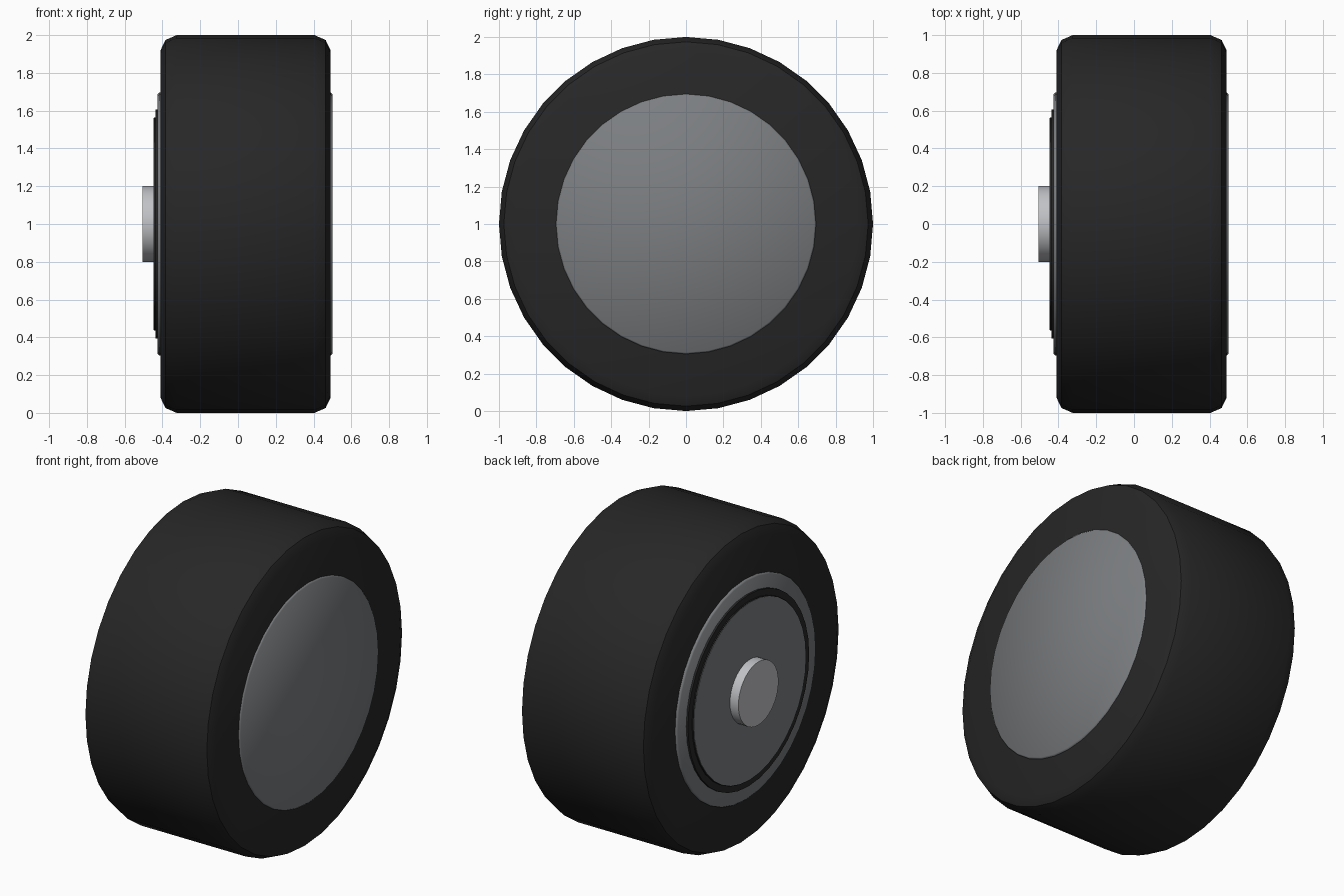
import bpy, bmesh, math

cube = bpy.data.objects.get("Cube")
if cube:
    bpy.data.objects.remove(cube, do_unlink=True)

AXLE_HEIGHT = 1.0


def material(name, colour):
    mat = bpy.data.materials.new(name)
    mat.use_nodes = True
    rgba = (*colour, 1.0)
    mat.diffuse_color = rgba
    mat.node_tree.nodes["Principled BSDF"].inputs["Base Color"].default_value = rgba
    return mat


def lathe(name, profile, mat, sides=36, smooth_angle=30):
    """Turn a closed (x, radius) profile around the axle; both ends are capped."""
    bm = bmesh.new()
    rings = []
    for x, r in profile:
        angles = [2 * math.pi * i / sides for i in range(sides)]
        rings.append([bm.verts.new((x, r * math.sin(a), r * math.cos(a))) for a in angles])
    for a, b in zip(rings, rings[1:]):
        for i in range(sides):
            j = (i + 1) % sides
            bm.faces.new((a[i], a[j], b[j], b[i]))
    bm.faces.new(rings[0])
    bm.faces.new(rings[-1])
    bmesh.ops.recalc_face_normals(bm, faces=bm.faces)
    mesh = bpy.data.meshes.new(name)
    bm.to_mesh(mesh)
    bm.free()
    mesh.materials.append(mat)
    obj = bpy.data.objects.new(name, mesh)
    obj.location.z = AXLE_HEIGHT
    bpy.context.collection.objects.link(obj)
    bpy.ops.object.select_all(action="DESELECT")
    obj.select_set(True)
    bpy.context.view_layer.objects.active = obj
    bpy.ops.object.shade_smooth_by_angle(angle=math.radians(smooth_angle))
    return obj


def drum(x0, x1, radius, bevel=0.0):
    """Profile of a cylinder with optional chamfered rims."""
    if not bevel:
        return [(x0, radius), (x1, radius)]
    return [(x0, radius - bevel), (x0 + bevel, radius),
            (x1 - bevel, radius), (x1, radius - bevel)]


rubber = material("black rubber", (0.02, 0.02, 0.02))
grey = material("dark grey metal", (0.2, 0.21, 0.22))
steel = material("light steel", (0.53, 0.54, 0.56))

# Tyre with rounded shoulders
left, right = -0.41, 0.49
shoulder = [(0.0, 0.92), (0.026, 0.974), (0.085, 1.0)]
tyre = [(left + d, r) for d, r in shoulder]
tyre += [(right - d, r) for d, r in reversed(shoulder)]
lathe("tyre", tyre, rubber)

# Rim showing on both faces
lathe("rim", drum(-0.425, 0.5, 0.695, 0.008), grey, smooth_angle=50)

# Seal ring and cover plate on the inner face
lathe("seal_ring", drum(-0.437, -0.40, 0.605), rubber)
lathe("cover_plate_edge", drum(-0.444, -0.40, 0.565), rubber)
lathe("cover_plate", drum(-0.447, -0.444, 0.56), grey)

# Axle stub
lathe("axle", drum(-0.506, -0.40, 0.2), steel)
